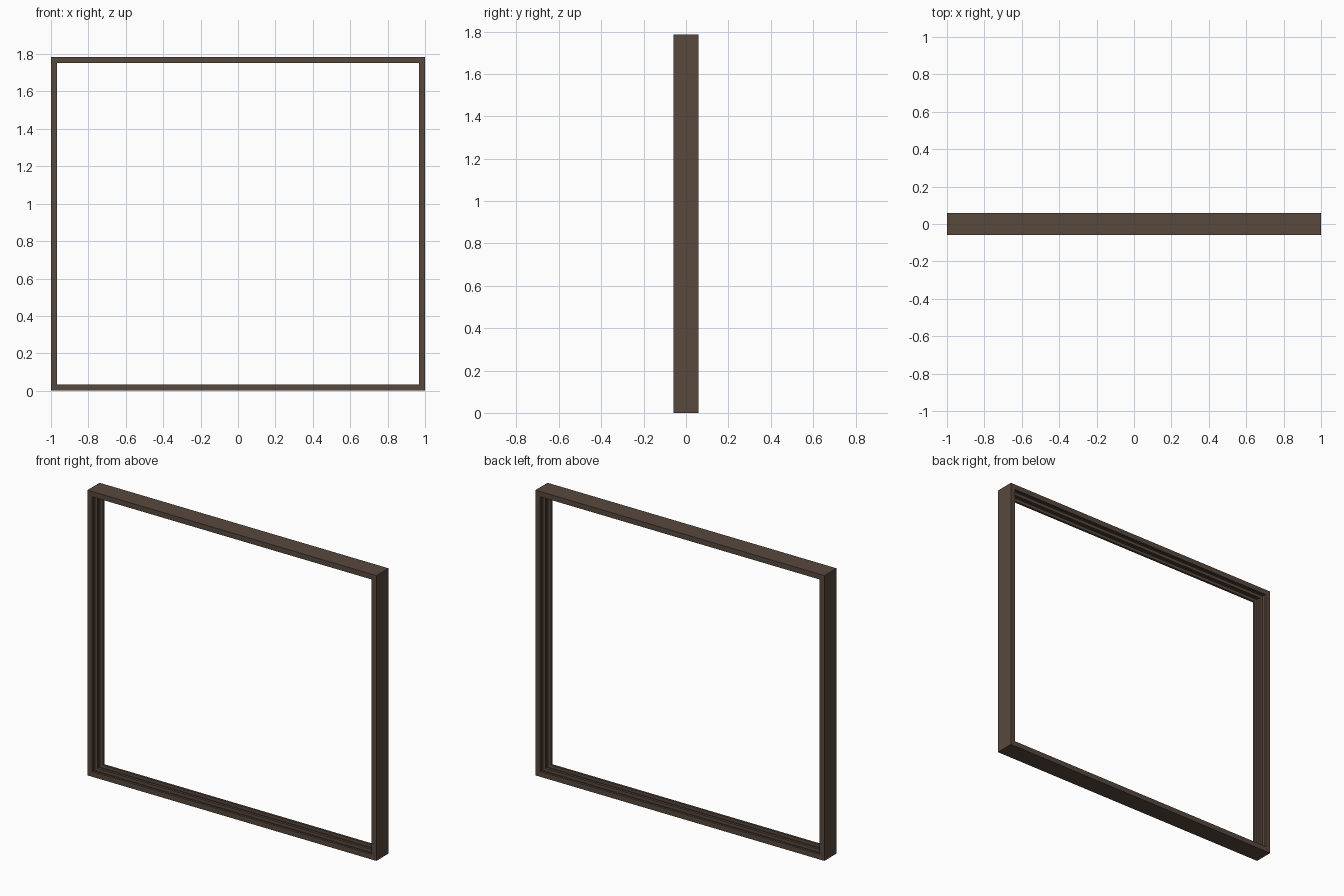
import bpy, bmesh

if "Cube" in bpy.data.objects:
    bpy.data.objects.remove(bpy.data.objects["Cube"])

W, H, D = 1.0, 1.785, 0.06   # half width, height, half depth
LIP, FLOOR = 0.033, 0.014    # rail thickness at the lips and in the tracks

mat = bpy.data.materials.new("dark bronze brown")
mat.diffuse_color = (0.095, 0.065, 0.047, 1)
mat.use_nodes = True
mat.node_tree.nodes["Principled BSDF"].inputs["Base Color"].default_value = mat.diffuse_color

# Twin track cross-section: (inset from outside edge, y)
profile = [(0, -D), (LIP, -D), (LIP, -0.046), (FLOOR, -0.046),
           (FLOOR, -0.008), (LIP, -0.008), (LIP, 0.008), (FLOOR, 0.008),
           (FLOOR, 0.046), (LIP, 0.046), (LIP, D), (0, D)]

# Outside corners with the inward direction of each
corners = [(-W, 0, 1, 1), (W, 0, -1, 1), (W, H, -1, -1), (-W, H, 1, -1)]
names = ["sill", "right_jamb", "header", "left_jamb"]


def rail(name, a, b):
    """One mitred rail between two corners."""
    bm = bmesh.new()
    rings = [[bm.verts.new((x + dx * t, y, z + dz * t)) for t, y in profile]
             for x, z, dx, dz in (a, b)]
    n = len(profile)
    for i in range(n):
        j = (i + 1) % n
        bm.faces.new((rings[0][i], rings[0][j], rings[1][j], rings[1][i]))
    bmesh.ops.recalc_face_normals(bm, faces=bm.faces)
    # open mitres: make the outside face point away from the frame centre
    bm.faces.ensure_lookup_table()
    outer = bm.faces[n - 1]
    c = outer.calc_center_median()
    if outer.normal.x * c.x + outer.normal.z * (c.z - H / 2) < 0:
        bmesh.ops.reverse_faces(bm, faces=bm.faces)
    me = bpy.data.meshes.new(name)
    bm.to_mesh(me)
    bm.free()
    me.materials.append(mat)
    bpy.context.collection.objects.link(bpy.data.objects.new(name, me))


for i, name in enumerate(names):
    rail(name, corners[i], corners[(i + 1) % 4])
